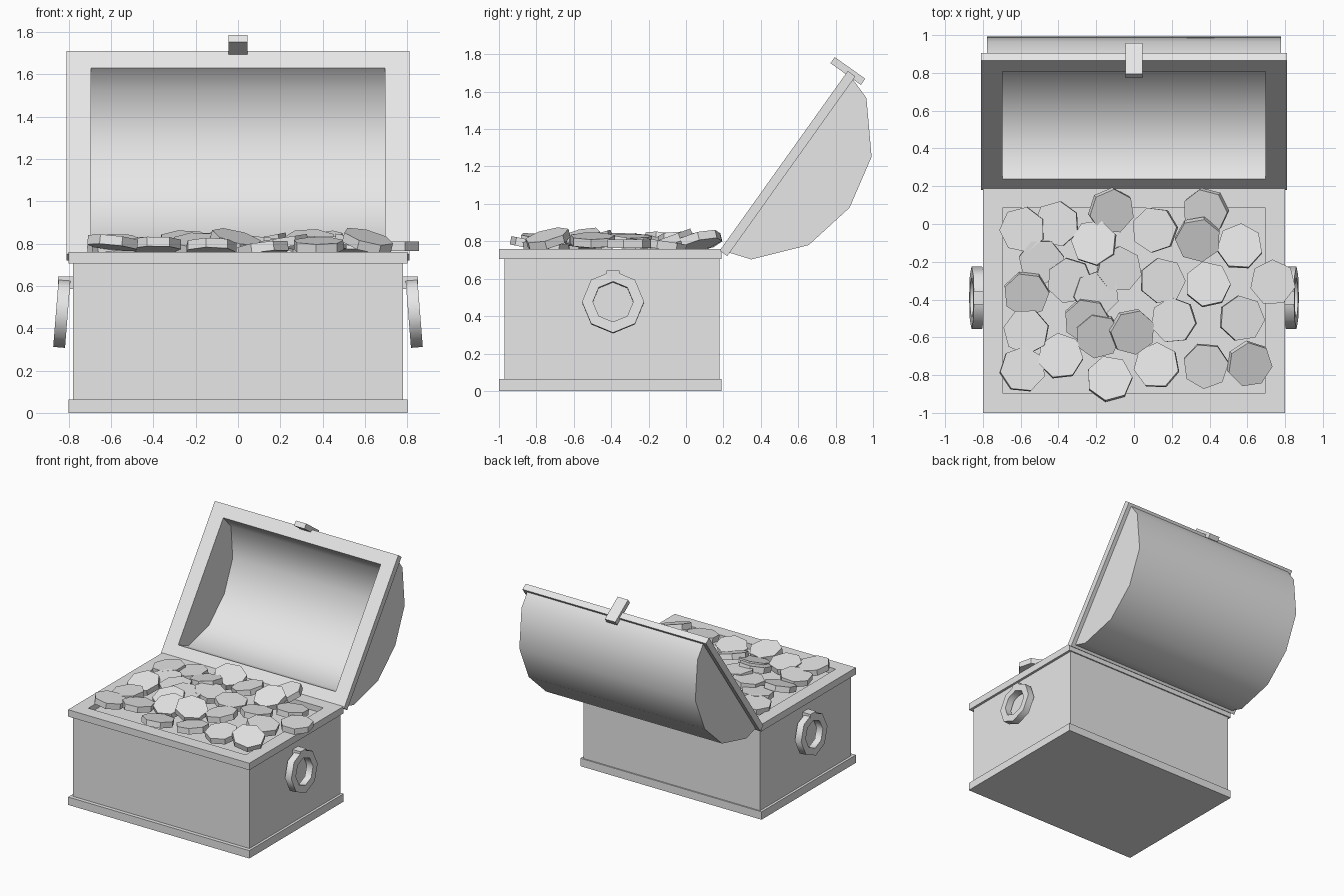
import bpy, bmesh, math, random
from mathutils import Matrix, Vector

cube = bpy.data.objects.get("Cube")
if cube:
    bpy.data.objects.remove(cube)
random.seed(4)

grey = bpy.data.materials.new("plain_grey")
grey.use_nodes = True
grey.diffuse_color = (0.8, 0.8, 0.8, 1)
for node in grey.node_tree.nodes:
    if node.type == "BSDF_PRINCIPLED":
        node.inputs["Base Color"].default_value = grey.diffuse_color


def finish(name, bm, matrix=Matrix(), smooth=0, inward=False):
    """Turn a bmesh into an object, smoothing edges below the given angle."""
    bmesh.ops.recalc_face_normals(bm, faces=bm.faces)
    if inward:
        bmesh.ops.reverse_faces(bm, faces=bm.faces)
    if smooth:
        for face in bm.faces:
            face.smooth = True
        for edge in bm.edges:
            edge.smooth = abs(edge.calc_face_angle(math.pi)) < math.radians(smooth)
    mesh = bpy.data.meshes.new(name)
    bm.to_mesh(mesh)
    bm.free()
    mesh.materials.append(grey)
    obj = bpy.data.objects.new(name, mesh)
    obj.matrix_world = matrix
    bpy.context.collection.objects.link(obj)
    return obj


def box(name, low, high, matrix=Matrix()):
    low, high = Vector(low), Vector(high)
    bm = bmesh.new()
    place = Matrix.Translation((low + high) / 2) @ Matrix.Diagonal((high - low).to_4d())
    place[3][3] = 1
    bmesh.ops.create_cube(bm, size=1, matrix=place)
    return finish(name, bm, matrix)


def loft(name, loops, matrix=Matrix(), smooth=0):
    """Join a closed cycle of equal loops into a ring-shaped solid."""
    bm = bmesh.new()
    rings = [[bm.verts.new(p) for p in loop] for loop in loops]
    for a, b in zip(rings, rings[1:] + rings[:1]):
        for i in range(len(a)):
            j = (i + 1) % len(a)
            bm.faces.new((a[i], a[j], b[j], b[i]))
    return finish(name, bm, matrix, smooth)


def frame(name, half_x, y0, y1, z0, z1, border, inner_x, matrix=Matrix()):
    def rect(hx, a, b, z):
        return [(-hx, a, z), (hx, a, z), (hx, b, z), (-hx, b, z)]
    outer = (half_x, y0, y1)
    inner = (inner_x, y0 + border, y1 - border)
    return loft(name, [rect(*outer, z0), rect(*outer, z1),
                       rect(*inner, z1), rect(*inner, z0)], matrix)


def trough(name, profile, half_x, matrix, inward=False):
    """Curved shell along x with flat ends, open across the profile's mouth."""
    bm = bmesh.new()
    left, right = [[bm.verts.new((x, u, -v)) for u, v in profile]
                   for x in (half_x, -half_x)]
    for i in range(len(profile) - 1):
        bm.faces.new((left[i], left[i + 1], right[i + 1], right[i]))
    bm.faces.new(left)
    bm.faces.new(right)
    return finish(name, bm, matrix, 45, inward)


def mirrored(half, length):
    """Complete a symmetric arch from its first half."""
    return half + [(length - u, v) for u, v in half[-2::-1]]


# Chest: the top of the body is the floor of the shallow opening
box("chest_body", (-0.78, -0.97, 0.02), (0.78, 0.18, 0.715))
box("base_band", (-0.8, -1, 0), (0.8, 0.19, 0.063))
frame("top_rim", 0.8, -1, 0.19, 0.705, 0.76, 0.105, 0.695)

# Open lid, built flat and swung back on its hinge
hinge = Matrix.Translation((0, 0.18, 0.75)) @ Matrix.Rotation(math.radians(54.5), 4, "X")
frame("lid_rim", 0.81, 0, 1.18, -0.05, 0, 0.1, 0.695, hinge)
trough("lid_barrel", mirrored([(0.02, 0.045), (0.06, 0.165), (0.3, 0.37), (0.59, 0.432)], 1.18),
       0.777, hinge)
trough("lid_lining", mirrored([(0.1, 0), (0.13, 0.14), (0.33, 0.31), (0.59, 0.365)], 1.18),
       0.695, hinge, True)
box("latch", (-0.046, 1.16, -0.1), (0.046, 1.2, 0.1), hinge)


# Side handles: tilted octagonal rings hanging from tabs
def octagon(radius, x):
    return [(x, radius * math.sin(k * math.pi / 4), radius * math.cos(k * math.pi / 4))
            for k in range(8)]


for side, label in ((1, "left"), (-1, "right")):
    xs = sorted((0.77 * side, 0.85 * side))
    box(label + "_handle_tab", (xs[0], -0.425, 0.585), (xs[1], -0.355, 0.645))
    tilt = Matrix.Translation((0.832 * side, -0.39, 0.475)) @ Matrix.Rotation(-0.08 * side, 4, "Y")
    loft(label + "_handle_ring", [octagon(0.166, -0.028), octagon(0.166, 0.028),
                                  octagon(0.108, 0.028), octagon(0.108, -0.028)], tilt, 50)

# Coins: position and the compass direction each one leans towards
compass = {"N": (0, 1), "S": (0, -1), "E": (1, 0), "W": (-1, 0),
           "NE": (.7, .7), "NW": (-.7, .7), "SE": (.7, -.7), "SW": (-.7, -.7)}
mild = [(-.59, -.03, "W"), (-.41, 0, "W"), (.11, -.03, "W"), (.56, -.12, "N"),
        (-.49, -.2, "S"), (-.21, -.1, "NW"), (-.34, -.3, "SW"), (-.08, -.24, "E"),
        (.15, -.3, "E"), (.39, -.32, "N"), (-.57, -.57, "W"), (.21, -.51, "W"),
        (.57, -.5, "E"), (-.59, -.77, "NE"), (-.39, -.7, "N"), (-.13, -.82, "N"),
        (.12, -.75, "NW"), (.38, -.75, "S"), (-.2, -.37, "E")]
steep = [(-.12, .07, "SE"), (.38, .07, "SW"), (.34, -.08, "S"), (-.57, -.37, "S"),
         (-.25, -.51, "S"), (-.19, -.59, "S"), (-.01, -.57, "SE"), (.61, -.74, "SE")]


def coin(x, y, z, lean, amount):
    bm = bmesh.new()
    bmesh.ops.create_cone(bm, cap_ends=True, segments=7, radius1=0.122,
                          radius2=0.122, depth=0.045)
    dx, dy = compass[lean]
    turn = Matrix.Rotation(amount, 4, Vector((-dy, dx, 0)))
    spin = Matrix.Rotation(random.uniform(0, math.tau), 4, "Z")
    finish("coin", bm, Matrix.Translation((x, y, z)) @ turn @ spin)


for x, y, lean in mild:
    coin(x, y, random.uniform(0.77, 0.81), lean, random.uniform(0.08, 0.22))
for x, y, lean in steep:
    coin(x, y, random.uniform(0.79, 0.82), lean, random.uniform(0.25, 0.36))
coin(0.735, -0.31, 0.787, "E", 0)
